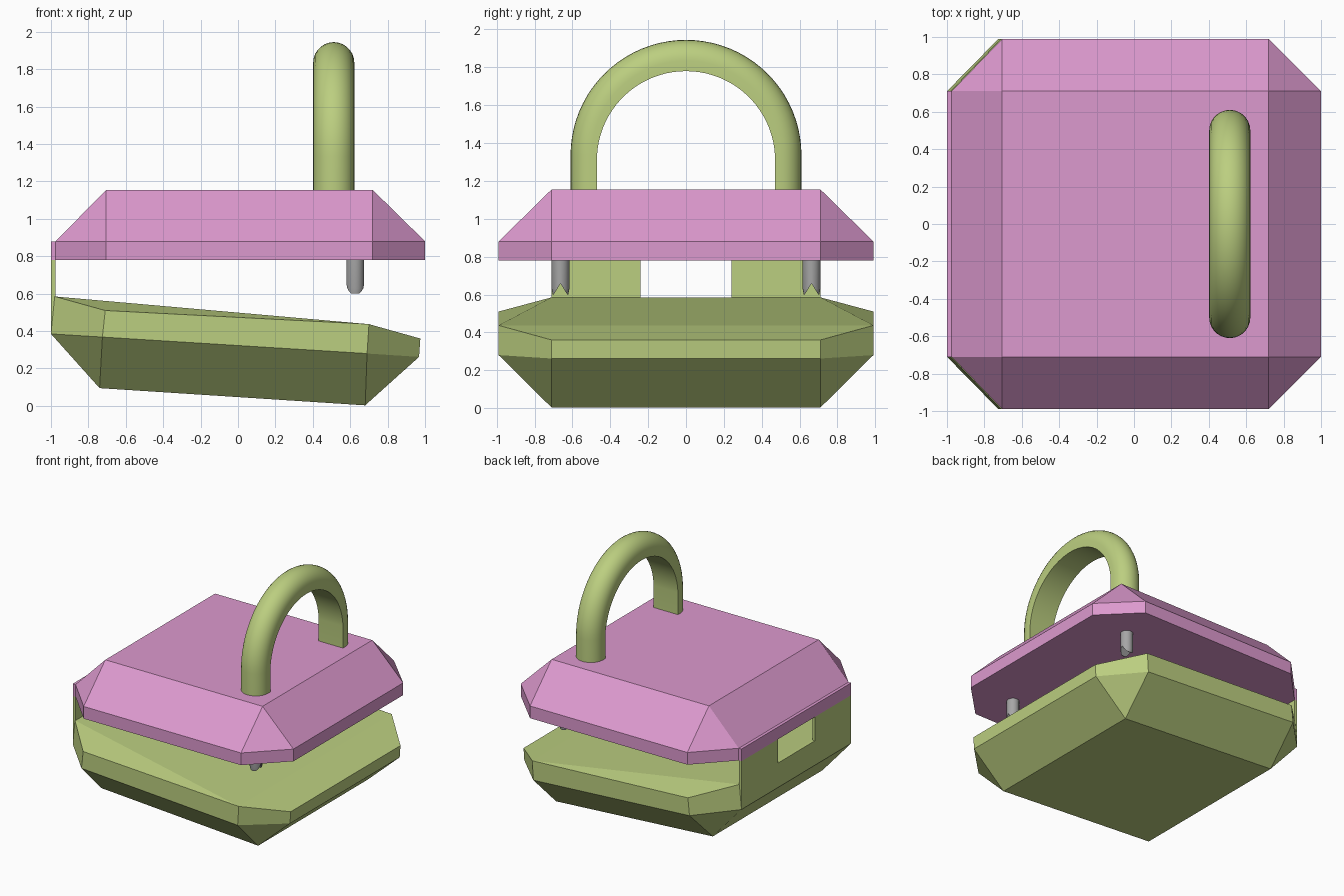
import bpy, bmesh, math

if "Cube" in bpy.data.objects:
    bpy.data.objects.remove(bpy.data.objects["Cube"])


def material(name, rgb):
    m = bpy.data.materials.new(name)
    m.diffuse_color = (*rgb, 1)
    m.use_nodes = True
    m.node_tree.nodes["Principled BSDF"].inputs["Base Color"].default_value = m.diffuse_color
    return m


PINK = material("pink", (0.72, 0.32, 0.62))
GREEN = material("light green", (0.50, 0.62, 0.215))
GREY = material("steel grey", (0.38, 0.38, 0.38))


def finish(bm, name, mat):
    bmesh.ops.recalc_face_normals(bm, faces=bm.faces)
    me = bpy.data.meshes.new(name)
    bm.to_mesh(me)
    bm.free()
    ob = bpy.data.objects.new(name, me)
    bpy.context.collection.objects.link(ob)
    me.materials.append(mat)
    return ob


def smooth(ob):
    bpy.ops.object.select_all(action='DESELECT')
    ob.select_set(True)
    bpy.context.view_layer.objects.active = ob
    bpy.ops.object.shade_smooth_by_angle(angle=math.radians(35))


def box(name, mat, x, y, z):
    bm = bmesh.new()
    bmesh.ops.create_cube(bm, size=1)
    for v in bm.verts:
        v.co = [lo + (hi - lo) * (c + 0.5) for c, (lo, hi) in zip(v.co, (x, y, z))]
    return finish(bm, name, mat)


def octagon(pts):
    """Four (x, y, z) points along the +y side, mirrored to a closed ring."""
    return list(pts) + [(x, -y, z) for x, y, z in reversed(pts)]


def shell_half(name, mat, open_ring, mid_ring, cap):
    """Octagonal band whose bevels run to a rectangular cap."""
    bm = bmesh.new()
    o = [bm.verts.new(p) for p in octagon(open_ring)]
    m = [bm.verts.new(p) for p in octagon(mid_ring)]
    c = [bm.verts.new(p) for p in octagon(cap)]   # left+, right+, right-, left-
    for i in range(8):
        j = (i + 1) % 8
        bm.faces.new((o[i], o[j], m[j], m[i]))
    for k in range(4):
        a, b = 2 * k, 2 * k + 1
        bm.faces.new((m[a], m[b], c[k]))                                  # corner
        bm.faces.new((m[b], m[(b + 1) % 8], c[(k + 1) % 4], c[k]))        # bevel
    bm.faces.new(c)
    # open side: middle panel, sloped end panel, two side triangles
    bm.faces.new((o[0], o[2], o[5], o[7]))
    bm.faces.new((o[2], o[3], o[4], o[5]))
    bm.faces.new((o[0], o[1], o[2]))
    bm.faces.new((o[5], o[6], o[7]))
    return finish(bm, name, mat)


# lid
plan = [(-0.975, 0.71), (-0.705, 0.99), (0.72, 0.99), (1.0, 0.71)]
shell_half("lid", PINK,
           [(x, y, 0.78) for x, y in plan],
           [(x, y, 0.88) for x, y in plan],
           [(-0.705, 0.71, 1.155), (0.72, 0.71, 1.155)])

# tilted base
shell_half("base", GREEN,
           [(-0.98, 0.71, 0.585), (-0.71, 0.99, 0.51), (0.70, 0.99, 0.437), (0.975, 0.71, 0.36)],
           [(-1.0, 0.71, 0.385), (-0.725, 0.99, 0.368), (0.69, 0.99, 0.28), (0.968, 0.71, 0.262)],
           [(-0.74, 0.71, 0.095), (0.68, 0.71, 0.003)])

# hinge wall with a gap in the middle
box("hinge_strip", PINK, (-1.0, -0.97), (-0.71, 0.71), (0.78, 0.88))
box("hinge_wall_lower", GREEN, (-1.0, -0.976), (-0.71, 0.71), (0.386, 0.585))
for s, side in ((1, "back"), (-1, "front")):
    box("hinge_tab_" + side, GREEN, (-1.0, -0.976), sorted((s * 0.24, s * 0.71)), (0.585, 0.78))

# shackle: D-shaped section swept up, over and down
R, CZ, N = 0.50, 1.335, 40
path = [(0.0, 1.12)] + [(math.pi * i / N, CZ) for i in range(N + 1)] + [(math.pi, 1.12)]
bm = bmesh.new()
rings = []
for a, z0 in path:
    inner = 0.47 - 0.025 * math.sin(a)
    section = [(-0.11, inner)]
    section += [(-0.11 * math.cos(t), R + 0.11 * math.sin(t))
                for t in (math.pi * k / 14 for k in range(15))]
    section += [(0.11, inner)]
    rings.append([bm.verts.new((0.512 + dx, r * math.cos(a), z0 + r * math.sin(a)))
                  for dx, r in section])
for p, q in zip(rings, rings[1:]):
    for i in range(len(p)):
        j = (i + 1) % len(p)
        bm.faces.new((p[i], p[j], q[j], q[i]))
bm.faces.new(rings[0])
bm.faces.new(rings[-1])
smooth(finish(bm, "shackle", GREEN))

# locking pins with a V notch in the tip
for s, side in ((1, "back"), (-1, "front")):
    y = s * 0.663
    bm = bmesh.new()
    rings = [[bm.verts.new((0.627 + r * math.cos(t), y + r * math.sin(t), z))
              for t in (2 * math.pi * k / 20 for k in range(20))]
             for z, r in ((0.60, 0.041), (0.63, 0.047), (0.80, 0.047))]
    for p, q in zip(rings, rings[1:]):
        for i in range(20):
            j = (i + 1) % 20
            bm.faces.new((p[i], p[j], q[j], q[i]))
    bm.faces.new(rings[0])
    bm.faces.new(rings[-1])
    pin = finish(bm, "locking_pin_" + side, GREY)

    bm = bmesh.new()
    tri = [[bm.verts.new((x, y + dy, z)) for dy, z in ((-0.045, 0.585), (0.045, 0.585), (0, 0.658))]
           for x in (0.5, 0.75)]
    for i in range(3):
        j = (i + 1) % 3
        bm.faces.new((tri[0][i], tri[0][j], tri[1][j], tri[1][i]))
    bm.faces.new(tri[0])
    bm.faces.new(tri[1])
    cutter = finish(bm, "notch_cutter_" + side, GREY)
    cutter.hide_render = True
    cutter.hide_viewport = True
    cut = pin.modifiers.new("notch", 'BOOLEAN')
    cut.operation = 'DIFFERENCE'
    cut.solver = 'EXACT'
    cut.object = cutter
    smooth(pin)
